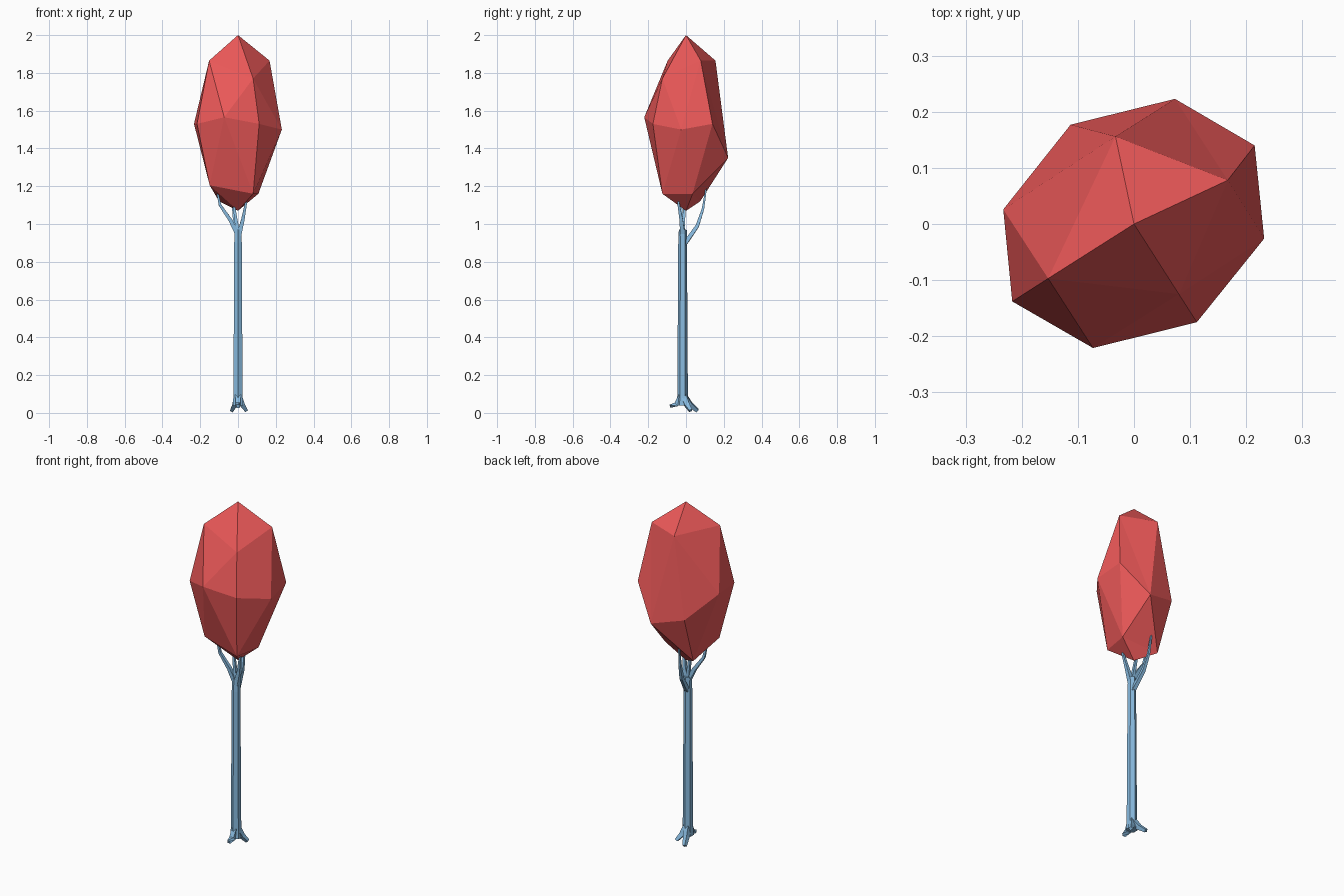
import bpy, bmesh, math
from mathutils import Vector

if "Cube" in bpy.data.objects:
    bpy.data.objects.remove(bpy.data.objects["Cube"])


def material(name, color):
    m = bpy.data.materials.new(name)
    m.diffuse_color = color
    m.use_nodes = True
    m.node_tree.nodes["Principled BSDF"].inputs["Base Color"].default_value = m.diffuse_color
    return m


def finish(name, bm, mat):
    bmesh.ops.recalc_face_normals(bm, faces=bm.faces)
    me = bpy.data.meshes.new(name)
    bm.to_mesh(me)
    bm.free()
    ob = bpy.data.objects.new(name, me)
    bpy.context.collection.objects.link(ob)
    me.materials.append(mat)
    return ob


def tube(name, path, sides, mat):
    """Faceted tapered limb; path holds (x, y, z, radius)."""
    bm = bmesh.new()
    pts = [Vector(p[:3]) for p in path]
    rings = []
    for i, p in enumerate(pts):
        d = (pts[min(i + 1, len(pts) - 1)] - pts[max(i - 1, 0)]).normalized()
        ref = Vector((0, 1, 0)) if abs(d.y) < 0.8 else Vector((1, 0, 0))
        u = d.cross(ref).normalized()
        v = d.cross(u)
        ring = []
        for k in range(sides):
            a = math.tau * (k + 0.5) / sides
            ring.append(bm.verts.new(p + path[i][3] * (u * math.cos(a) + v * math.sin(a))))
        rings.append(ring)
    for a, b in zip(rings, rings[1:]):
        for k in range(sides):
            n = (k + 1) % sides
            bm.faces.new((a[k], a[n], b[n], b[k]))
    bm.faces.new(rings[0])
    bm.faces.new(rings[-1])
    return finish(name, bm, mat)


red = material("foliage", (0.85, 0.1, 0.1, 1))
blue = material("bark", (0.25, 0.5, 0.75, 1))

# Crown: stretched, uneven subdivided octahedron (rings of 1, 4, 8, 4, 1)
upper = [(0.167, 0.078, 1.865), (-0.033, 0.156, 1.865),
         (-0.153, -0.097, 1.865), (0.08, -0.125, 1.77)]
middle = [(0.215, 0.14, 1.53), (0.073, 0.223, 1.35), (-0.113, 0.177, 1.40),
          (-0.233, 0.026, 1.53), (-0.217, -0.138, 1.53), (-0.073, -0.221, 1.565),
          (0.112, -0.175, 1.53), (0.232, -0.026, 1.50)]
lower = [(0.108, 0.035, 1.16), (-0.10, 0.075, 1.12),
         (-0.15, -0.095, 1.205), (0.08, -0.125, 1.16)]
bm = bmesh.new()
M = [bm.verts.new(p) for p in middle]
for ring, tip in ((upper, (0, 0, 2.0)), (lower, (0, 0, 1.07))):
    t = bm.verts.new(tip)
    R = [bm.verts.new(p) for p in ring]
    for i in range(4):
        j = (i + 1) % 4
        a, b, c = M[2 * i], M[2 * i + 1], M[2 * j]
        for f in ((t, R[i], R[j]), (R[i], a, b), (R[i], b, R[j]), (R[j], b, c)):
            bm.faces.new(f)
finish("crown", bm, red)

# Trunk
tube("trunk", [(0, -0.018, 0.04, 0.032), (0, -0.018, 0.09, 0.028),
               (0, -0.018, 0.90, 0.023), (0, -0.016, 0.97, 0.022)], 6, blue)

# Roots: flared, pointed feet
feet = [(0.0, -0.085, 0.035), (0.044, 0.025, 0.012), (-0.033, 0.06, 0.012)]
for i, (x, y, z) in enumerate(feet):
    tube(f"root_{i + 1}", [(x * 0.1, -0.018 + (y + 0.018) * 0.1, 0.09, 0.022),
                           (x * 0.5, -0.018 + (y + 0.018) * 0.5, 0.045, 0.018),
                           (x, y, z, 0.012)], 4, blue)

# Branches reaching into the crown
branches = [
    [(0, -0.01, 0.89, 0.016), (-0.015, 0.06, 0.99, 0.013),
     (-0.025, 0.09, 1.08, 0.009), (-0.03, 0.107, 1.19, 0.005)],
    [(-0.005, -0.018, 0.95, 0.017), (-0.04, -0.022, 1.02, 0.014),
     (-0.095, -0.03, 1.10, 0.01), (-0.112, -0.035, 1.18, 0.006)],
    [(0.004, -0.018, 0.94, 0.019), (0.025, -0.025, 1.02, 0.013),
     (0.042, -0.04, 1.11, 0.008), (0.045, -0.045, 1.16, 0.006)],
    [(0, -0.016, 0.95, 0.016), (-0.012, -0.012, 1.03, 0.011),
     (-0.025, -0.005, 1.12, 0.008)],
]
for i, path in enumerate(branches):
    tube(f"branch_{i + 1}", path, 4, blue)
